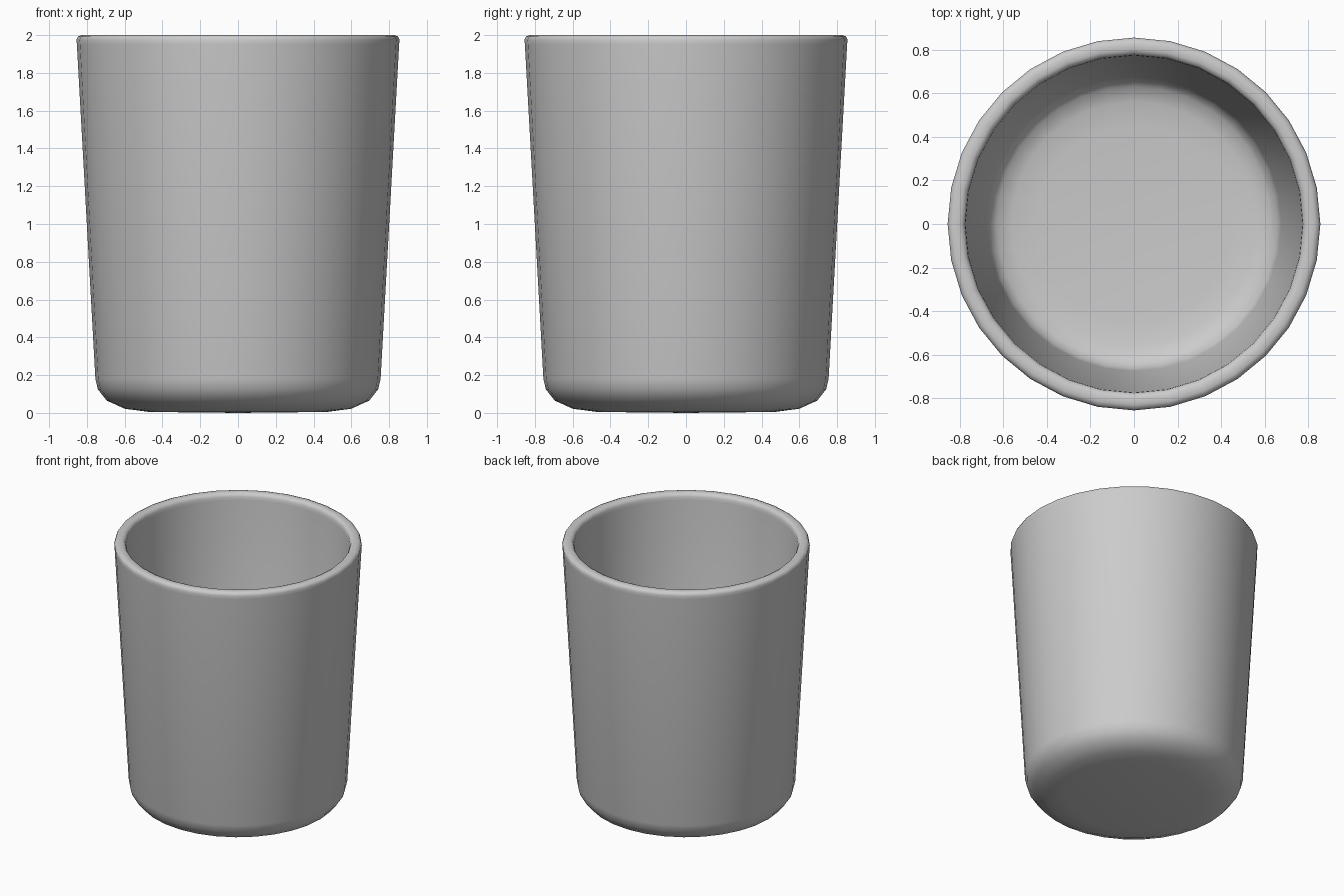
import bpy, bmesh
from math import cos, sin, tau, radians

if "Cube" in bpy.data.objects:
    bpy.data.objects.remove(bpy.data.objects["Cube"])

SEGMENTS = 32

# cup cross-section (radius, height): outside bottom -> rim -> inside floor
PROFILE = [
    (0.0, 0.0), (0.47, 0.005), (0.60, 0.022), (0.695, 0.065), (0.742, 0.125), (0.755, 0.18),
    (0.853, 1.95), (0.855, 1.975), (0.848, 1.992), (0.83, 2.0),
    (0.80, 2.0), (0.783, 1.992), (0.775, 1.975), (0.773, 1.95),
    (0.675, 0.19), (0.662, 0.15), (0.63, 0.115), (0.56, 0.095), (0.45, 0.085), (0.0, 0.08),
]


def lathe(name, profile, segments):
    bm = bmesh.new()
    rings = []
    for r, z in profile:
        if r == 0:
            rings.append([bm.verts.new((0, 0, z))] * segments)
        else:
            rings.append([bm.verts.new((r * cos(tau * i / segments), r * sin(tau * i / segments), z))
                          for i in range(segments)])
    for a, b in zip(rings, rings[1:]):
        for i in range(segments):
            j = (i + 1) % segments
            bm.faces.new(list(dict.fromkeys((a[i], a[j], b[j], b[i]))))
    bmesh.ops.recalc_face_normals(bm, faces=bm.faces)
    mesh = bpy.data.meshes.new(name)
    bm.to_mesh(mesh)
    bm.free()
    obj = bpy.data.objects.new(name, mesh)
    bpy.context.collection.objects.link(obj)
    return obj


# tapered tumbler with rounded base and rim
cup = lathe("cup", PROFILE, SEGMENTS)
bpy.context.view_layer.objects.active = cup
cup.select_set(True)
bpy.ops.object.shade_smooth_by_angle(angle=radians(50))
